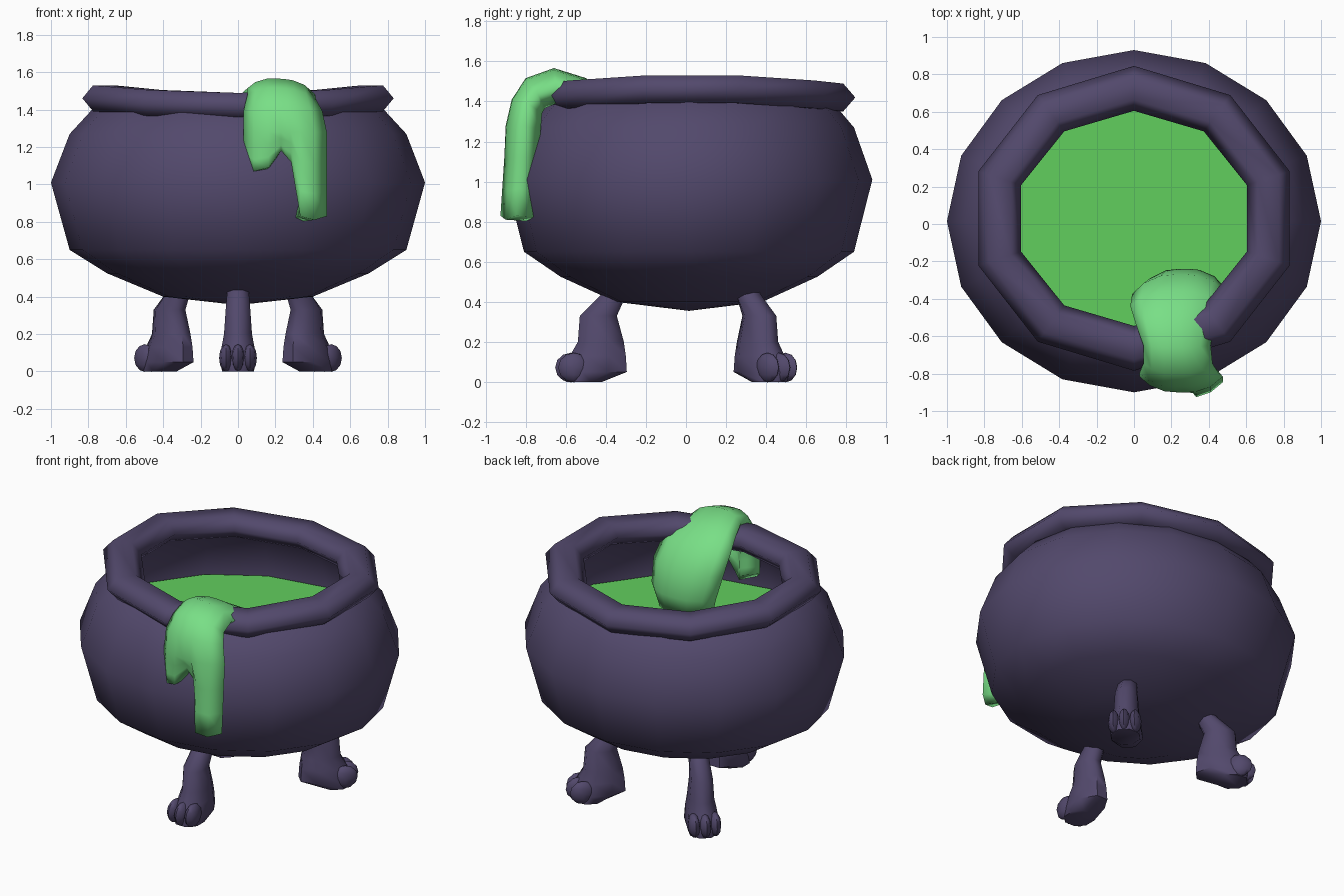
import bpy, bmesh, math
from mathutils import Matrix, Vector

if "Cube" in bpy.data.objects:
    bpy.data.objects.remove(bpy.data.objects["Cube"], do_unlink=True)


def material(name, color):
    m = bpy.data.materials.new(name)
    m.use_nodes = True
    m.diffuse_color = (*color, 1)
    m.node_tree.nodes["Principled BSDF"].inputs["Base Color"].default_value = (*color, 1)
    return m


iron = material("dark purple iron", (0.085, 0.066, 0.15))
brew_green = material("brew green", (0.12, 0.62, 0.11))
slime_green = material("slime green", (0.19, 0.74, 0.24))


def finish(bm, name, mat, smooth=True, recalc=True):
    if recalc:
        bmesh.ops.recalc_face_normals(bm, faces=bm.faces)
    me = bpy.data.meshes.new(name)
    bm.to_mesh(me)
    bm.free()
    for p in me.polygons:
        p.use_smooth = smooth
    me.materials.append(mat)
    ob = bpy.data.objects.new(name, me)
    bpy.context.collection.objects.link(ob)
    return ob


def skin(bm, rings, closed=True, loop=False):
    """Bridge rows of points with quads; closed joins row ends, loop joins last row to first."""
    rows = [[bm.verts.new(p) for p in ring] for ring in rings]
    n = len(rows[0])
    pairs = list(zip(rows, rows[1:])) + ([(rows[-1], rows[0])] if loop else [])
    for a, b in pairs:
        for i in range(n if closed else n - 1):
            j = (i + 1) % n
            bm.faces.new((a[i], b[i], b[j], a[j]))
    return rows


def ellipse(rx, ry, y, z, n):
    return [Vector((rx * math.cos(math.tau * i / n), y + ry * math.sin(math.tau * i / n), z))
            for i in range(n)]


# Round pot, open at the top
SIDES, DEPTH, POT_Y = 16, 0.915, 0.015
profile = [(0.40, 0.40), (0.70, 0.525), (0.90, 0.65), (1.0, 1.01), (0.90, 1.27), (0.78, 1.40), (0.70, 1.43)]
bm = bmesh.new()
rows = skin(bm, [ellipse(r, r * DEPTH, POT_Y, z, SIDES) for r, z in profile])
base = bm.verts.new((0, POT_Y, 0.355))
for i in range(SIDES):
    bm.faces.new((base, rows[0][i], rows[0][(i + 1) % SIDES]))
finish(bm, "pot_body", iron)

# Liquid surface
bm = bmesh.new()
bm.faces.new([bm.verts.new(p) for p in ellipse(0.985, 0.985 * DEPTH, POT_Y, 1.0, SIDES)])
finish(bm, "brew_surface", brew_green, smooth=False, recalc=False)

# Ten-sided rim with a hexagonal section, higher at the sides
bm = bmesh.new()
rings = []
for i in range(10):
    a = math.radians(90 + 36 * i)
    c, s = math.cos(a), math.sin(a)
    z = 1.42 + 0.045 * c * c
    ring = []
    for k in range(6):
        t = math.tau * k / 6
        off = 0.12 * math.cos(t)
        ring.append((c * (0.755 + off), 0.03 + s * (0.695 + off), z + 0.08 * math.sin(t)))
    rings.append(ring)
skin(bm, rings, loop=True)
finish(bm, "pot_rim", iron)

# Three legs with toes; each section is height, heel, front, half width
leg_sections = [(0.47, 0.29, 0.40, 0.05), (0.43, 0.30, 0.43, 0.058), (0.33, 0.345, 0.53, 0.066),
                (0.20, 0.31, 0.54, 0.075), (0.13, 0.30, 0.58, 0.088), (0.05, 0.295, 0.61, 0.095),
                (0.0, 0.42, 0.60, 0.085)]


def leg(name, angle, shift):
    bm = bmesh.new()
    rings = []
    for z, back, front, w in leg_sections:
        mid, half = (back + front) / 2, (front - back) / 2
        ring = []
        for k in range(8):
            t = math.tau * (k + 0.5) / 8
            ring.append((mid + 1.08 * half * math.cos(t), 1.08 * w * math.sin(t), z))
        rings.append(ring)
    rows = skin(bm, rings)
    bm.faces.new(rows[0])
    bm.faces.new(rows[-1])
    for side in (-1, 0, 1):
        place = Matrix.Translation((0.575 - 0.015 * abs(side), 0.064 * side, 0.072))
        bmesh.ops.create_uvsphere(bm, u_segments=8, v_segments=6, radius=1,
                                  matrix=place @ Matrix.Diagonal((0.078, 0.037, 0.074, 1)))
    bmesh.ops.transform(bm, verts=bm.verts,
                        matrix=Matrix.Rotation(math.radians(angle), 4, "Z") @ Matrix.Translation((shift, 0, 0)))
    ob = finish(bm, name, iron)
    bpy.ops.object.select_all(action="DESELECT")
    ob.select_set(True)
    bpy.context.view_layer.objects.active = ob
    bpy.ops.object.shade_smooth_by_angle(angle=math.radians(55))


leg("front_leg", -90, 0)
leg("back_left_leg", 45, 0.08)
leg("back_right_leg", 135, 0.08)

# Slime sheet climbing out of the brew, over the rim, ending in two drips
# Path rows: y, z, left edge x, right edge x
path = [(-0.28, 0.97, 0.08, 0.46), (-0.24, 1.12, 0.03, 0.50), (-0.27, 1.28, -0.01, 0.50),
        (-0.36, 1.43, -0.02, 0.47), (-0.50, 1.53, 0.01, 0.43), (-0.66, 1.58, 0.05, 0.41),
        (-0.80, 1.53, 0.05, 0.42), (-0.87, 1.41, 0.03, 0.45), (-0.90, 1.28, 0.03, 0.475)]
# Columns: fraction across, height of the lower end
columns = [(0, 1.12), (0.12, 1.07), (0.30, 1.09), (0.45, 1.18), (0.57, 1.12),
           (0.68, 0.83), (0.85, 0.81), (1, 0.83)]
bm = bmesh.new()
rings = []
for y, z, left, right in path:
    row = []
    for f, _ in columns:
        tuck = 0.3 * abs(2 * f - 1) ** 3
        core_z = min(z, 1.36)
        row.append((left + (right - left) * f, y + (-0.62 - y) * tuck,
                    z + (core_z - z) * tuck - 0.03 * f * (z > 1.5)))
    rings.append(row)
edge = rings[-1]
for t in (0.35, 0.7, 1.0):
    row = []
    for (x, y, z), (f, end) in zip(edge, columns):
        groove = 0.05 * t if 0.4 < f < 0.6 else 0
        lean = -0.03 * t if f > 0.6 else 0
        row.append((x, y + groove + lean, z + (end - z) * t))
    rings.append(row)
skin(bm, rings, closed=False)
slime = finish(bm, "slime_spill", slime_green, recalc=False)
thick = slime.modifiers.new("thickness", "SOLIDIFY")
thick.thickness = 0.12
thick.offset = -1
